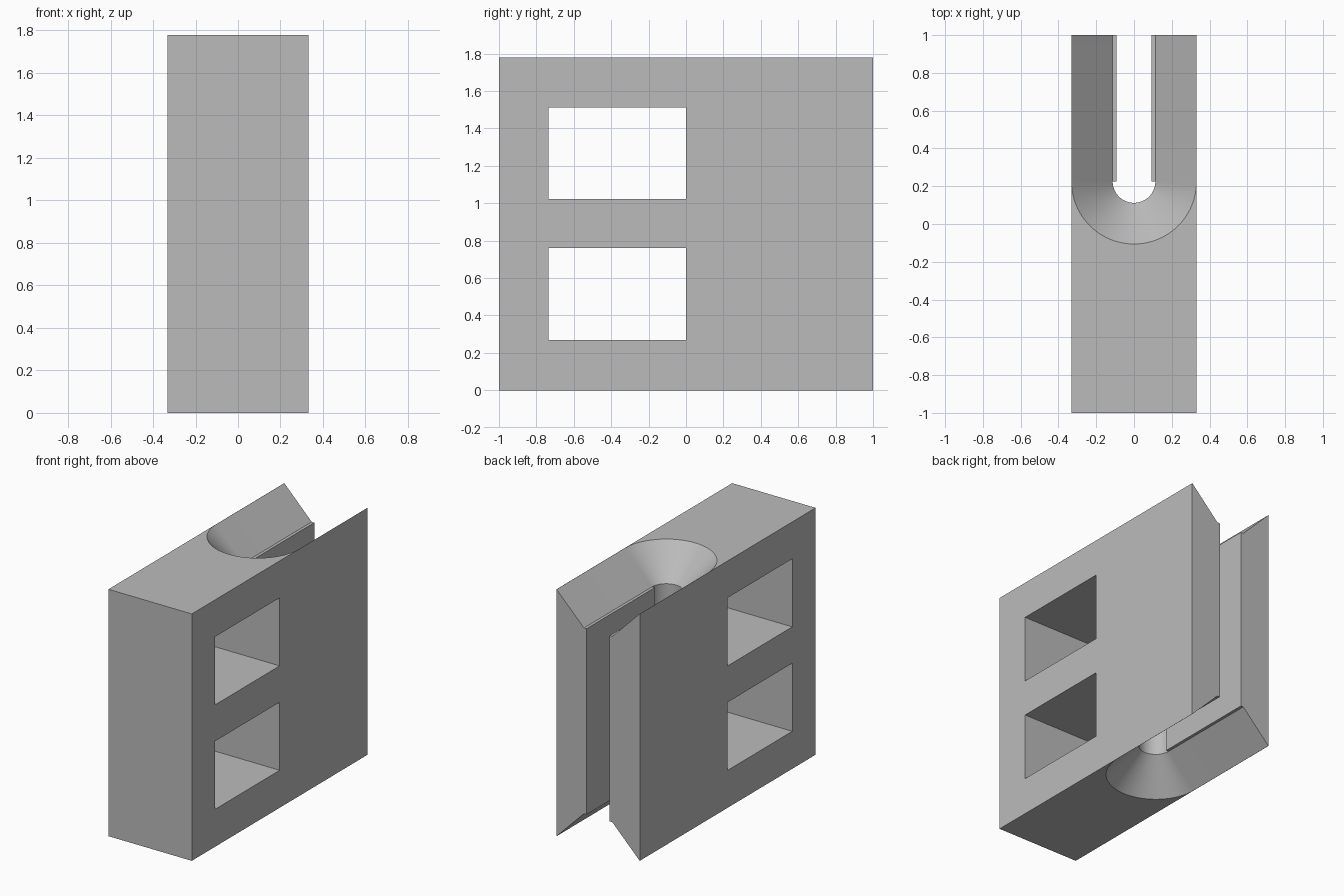
import bpy, bmesh, math

HALF_W, HEIGHT = 0.332, 1.778
CENTER_Y, HOLE_R, DEPTH, LIP_X = 0.225, 0.113, 0.22, 0.092

old = bpy.data.objects.get("Cube")
if old:
    bpy.data.objects.remove(old, do_unlink=True)

grey = bpy.data.materials.new("plain_grey")
grey.use_nodes = True
grey.diffuse_color = (0.5, 0.5, 0.5, 1)
grey.node_tree.nodes["Principled BSDF"].inputs["Base Color"].default_value = (0.5, 0.5, 0.5, 1)


def finish(name, bm):
    bmesh.ops.recalc_face_normals(bm, faces=bm.faces)
    mesh = bpy.data.meshes.new(name)
    bm.to_mesh(mesh)
    bm.free()
    mesh.materials.append(grey)
    ob = bpy.data.objects.new(name, mesh)
    bpy.context.collection.objects.link(ob)
    return ob


def box(name, lo, hi):
    bm = bmesh.new()
    bmesh.ops.create_cube(bm, size=1)
    for v in bm.verts:
        v.co = [lo[i] if v.co[i] < 0 else hi[i] for i in range(3)]
    return finish(name, bm)


def u_ring(bm, z, r, steps=48):
    # U-shaped outline: half circle towards the front, open towards the back
    pts = [(r, 1.2)]
    for i in range(steps + 1):
        a = math.pi * i / steps
        pts.append((r * math.cos(a), CENTER_Y - r * math.sin(a)))
    pts.append((-r, 1.2))
    return [bm.verts.new((x, y, z)) for x, y in pts]


def loft(name, levels):
    bm = bmesh.new()
    rings = [u_ring(bm, z, r) for z, r in levels]
    for a, b in zip(rings, rings[1:]):
        for i in range(len(a)):
            j = (i + 1) % len(a)
            bm.faces.new((a[i], a[j], b[j], b[i]))
    bm.faces.new(rings[0])
    bm.faces.new(rings[-1])
    return finish(name, bm)


# Main block
body = box("block", (-HALF_W, -1, 0), (HALF_W, 1, HEIGHT))

# Countersunk slot and two side windows
rim = HALF_W - 0.001
extra = 0.1
flare = rim + extra * (rim - HOLE_R) / DEPTH
cutters = [
    loft("slot_cutter", [(-extra, flare), (DEPTH, HOLE_R),
                         (HEIGHT - DEPTH, HOLE_R), (HEIGHT + extra, flare)]),
    box("lower_window_cutter", (-1, -0.735, 0.27), (1, 0, 0.76)),
    box("upper_window_cutter", (-1, -0.735, 1.022), (1, 0, 1.512)),
]
for cutter in cutters:
    mod = body.modifiers.new(cutter.name, "BOOLEAN")
    mod.operation = "DIFFERENCE"
    mod.solver = "EXACT"
    mod.object = cutter

# Bake the cuts into the block and discard the cutters
graph = bpy.context.evaluated_depsgraph_get()
cut_mesh = bpy.data.meshes.new_from_object(body.evaluated_get(graph))
body.modifiers.clear()
body.data = cut_mesh
for cutter in cutters:
    bpy.data.objects.remove(cutter, do_unlink=True)

bpy.ops.object.select_all(action="DESELECT")
body.select_set(True)
bpy.context.view_layer.objects.active = body
bpy.ops.object.shade_smooth_by_angle(angle=math.radians(25))

# Thin lips narrowing the straight part of the slot
for side, s in (("left", 1), ("right", -1)):
    xs = sorted((s * LIP_X, s * HOLE_R))
    box(side + "_slot_lip", (xs[0], CENTER_Y, DEPTH), (xs[1], 1, HEIGHT - DEPTH))
